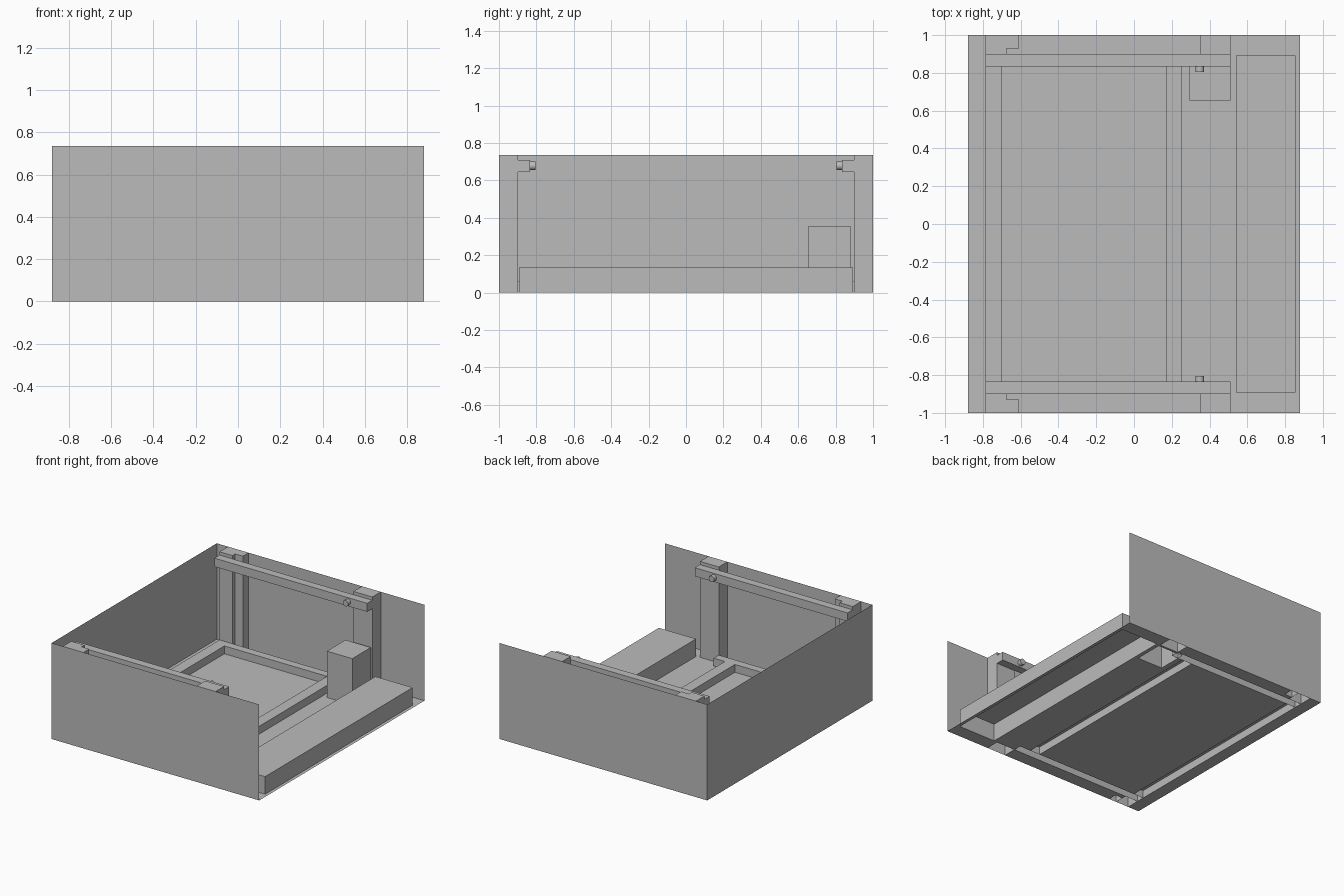
import bpy, bmesh, math

cube = bpy.data.objects.get("Cube")
if cube:
    bpy.data.objects.remove(cube)

grey = bpy.data.materials.new("plain grey")
grey.use_nodes = True
grey.diffuse_color = (0.5, 0.5, 0.5, 1)
grey.node_tree.nodes["Principled BSDF"].inputs["Base Color"].default_value = (0.5, 0.5, 0.5, 1)

W, D, H = 0.88, 1.0, 0.735


def finish(name, bm):
    mesh = bpy.data.meshes.new(name)
    bm.to_mesh(mesh)
    bm.free()
    mesh.materials.append(grey)
    obj = bpy.data.objects.new(name, mesh)
    bpy.context.collection.objects.link(obj)
    return obj


def box(name, x, y, z, hollow=False):
    """Box from ranges; a hollow one has no bottom."""
    bm = bmesh.new()
    bmesh.ops.create_cube(bm, size=1)
    for v in bm.verts:
        v.co = [r[0] if c < 0 else r[1] for c, r in zip(v.co, (x, y, z))]
    if hollow:
        bm.normal_update()
        bmesh.ops.delete(bm, geom=[f for f in bm.faces if f.normal.z < -0.5], context='FACES')
    return finish(name, bm)


def side(s, a, b):
    return tuple(sorted((s * a, s * b)))


def sheet(name, corners):
    bm = bmesh.new()
    bm.faces.new([bm.verts.new(c) for c in corners])
    return finish(name, bm)


# Thin outer walls; the +x side stays open
for s, name in ((-1, "right_panel"), (1, "left_panel")):
    sheet(name, [(-W, s * D, 0), (W, s * D, 0), (W, s * D, H), (-W, s * D, H)])
sheet("end_panel", [(-W, -D, 0), (-W, D, 0), (-W, D, H), (-W, -D, H)])

# Raised shapes pressed out of the floor
bumps = [("long_step", (0.54, 0.855), (-0.893, 0.893), 0.135),
         ("tall_block", (0.295, 0.51), (0.655, 0.88), 0.355),
         ("cross_rib", (0.17, 0.255), (-0.835, 0.835), 0.06),
         ("end_rib", (-0.785, -0.70), (-0.835, 0.835), 0.06)]
for s in (-1, 1):
    bumps += [("side_rib", (-0.785, 0.35), side(s, 0.835, 0.897), 0.06),
              ("open_end_post", (0.35, 0.51), side(s, 0.897, D), H),
              ("end_post", (-0.785, -0.675), side(s, 0.897, D), H),
              ("end_post_flange", (-0.675, -0.61), side(s, 0.93, D), H)]
for name, x, y, top in bumps:
    box(name, x, y, (0, top), True)

# Floor with openings under the raised shapes
xs = sorted({-W, W, *(v for b in bumps for v in b[1])})
ys = sorted({-D, D, *(v for b in bumps for v in b[2])})
bm = bmesh.new()
for x0, x1 in zip(xs, xs[1:]):
    for y0, y1 in zip(ys, ys[1:]):
        cx, cy = (x0 + x1) / 2, (y0 + y1) / 2
        if not any(b[1][0] < cx < b[1][1] and b[2][0] < cy < b[2][1] for b in bumps):
            bm.faces.new([bm.verts.new(c) for c in
                          ((x0, y0, 0), (x1, y0, 0), (x1, y1, 0), (x0, y1, 0))])
bmesh.ops.remove_doubles(bm, verts=bm.verts, dist=1e-5)
bmesh.ops.dissolve_limit(bm, angle_limit=0.01, verts=bm.verts, edges=bm.edges)
finish("floor", bm)

# Upper rails with a round peg each
for s in (-1, 1):
    box("rail", (-0.785, 0.51), side(s, 0.835, 0.897), (0.645, 0.71))
    bpy.ops.mesh.primitive_cylinder_add(vertices=16, radius=0.023, depth=0.03,
                                        location=(0.348, s * 0.82, 0.678),
                                        rotation=(math.pi / 2, 0, 0))
    peg = bpy.context.object
    peg.name = "peg"
    peg.data.materials.append(grey)
    bpy.ops.object.shade_smooth_by_angle()
